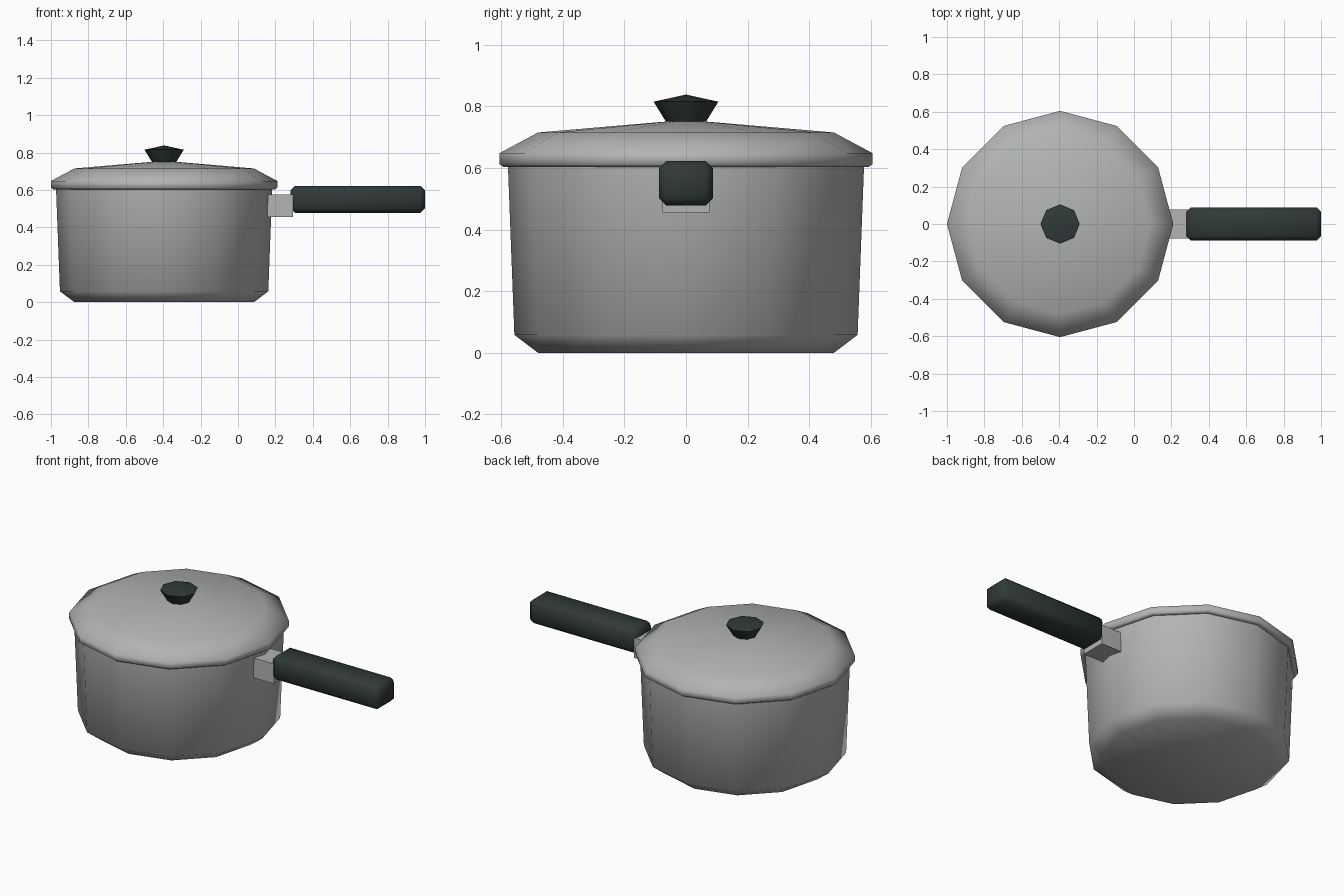
import bpy, bmesh
from math import cos, sin, pi, radians

cube = bpy.data.objects.get("Cube")
if cube:
    bpy.data.objects.remove(cube, do_unlink=True)


def material(name, colour):
    mat = bpy.data.materials.new(name)
    mat.use_nodes = True
    mat.diffuse_color = colour
    node = next(n for n in mat.node_tree.nodes if n.type == 'BSDF_PRINCIPLED')
    node.inputs["Base Color"].default_value = colour
    return mat


steel = material("brushed steel", (0.44, 0.46, 0.45, 1))
plastic = material("dark plastic", (0.03, 0.042, 0.041, 1))
POT_X = -0.395


def finish(name, bm, mat, smooth=None):
    bmesh.ops.recalc_face_normals(bm, faces=bm.faces)
    mesh = bpy.data.meshes.new(name)
    bm.to_mesh(mesh)
    bm.free()
    mesh.materials.append(mat)
    obj = bpy.data.objects.new(name, mesh)
    bpy.context.collection.objects.link(obj)
    if smooth:
        bpy.ops.object.select_all(action='DESELECT')
        obj.select_set(True)
        bpy.context.view_layer.objects.active = obj
        bpy.ops.object.shade_smooth_by_angle(angle=radians(smooth))
    return obj


def lathe(name, profile, sides, mat, smooth):
    """Revolve (radius, height) points; radius 0 makes a pole."""
    bm = bmesh.new()
    rings = []
    for r, z in profile:
        count = sides if r else 1
        rings.append([bm.verts.new((POT_X + r * cos(2 * pi * i / sides),
                                    r * sin(2 * pi * i / sides), z))
                      for i in range(count)])
    for a, b in zip(rings, rings[1:]):
        for i in range(sides):
            j = i + 1
            quad = [a[i % len(a)], a[j % len(a)], b[j % len(b)], b[i % len(b)]]
            bm.faces.new(list(dict.fromkeys(quad)))
    return finish(name, bm, mat, smooth)


def box(name, low, high, mat, bevel=0, smooth=None):
    bm = bmesh.new()
    bmesh.ops.create_cube(bm, size=1)
    for v in bm.verts:
        v.co = [(a + b) / 2 + c * (b - a) for a, b, c in zip(low, high, v.co)]
    if bevel:
        bmesh.ops.bevel(bm, geom=bm.edges[:], offset=bevel, segments=1,
                        affect='EDGES', profile=0.5)
    return finish(name, bm, mat, smooth)


# Pan body with chamfered base and hollow inside
lathe("pot_body", [(0, 0), (0.48, 0), (0.557, 0.058), (0.578, 0.61),
                   (0.56, 0.61), (0.54, 0.07), (0, 0.03)], 12, steel, 60)

# Lid with rolled rim and shallow dome
lathe("lid", [(0, 0.62), (0.56, 0.612), (0.592, 0.603), (0.605, 0.612),
              (0.605, 0.648), (0.48, 0.715), (0, 0.756)], 12, steel, 65)

# Lid knob
lathe("lid_knob", [(0, 0.75), (0.065, 0.75), (0.105, 0.815), (0, 0.838)],
      8, plastic, 40)

# Handle and its bracket
box("handle_bracket", (0.15, -0.077, 0.455), (0.295, 0.077, 0.575), steel)
box("handle", (0.28, -0.088, 0.478), (1.0, 0.088, 0.622), plastic, 0.024, 50)
